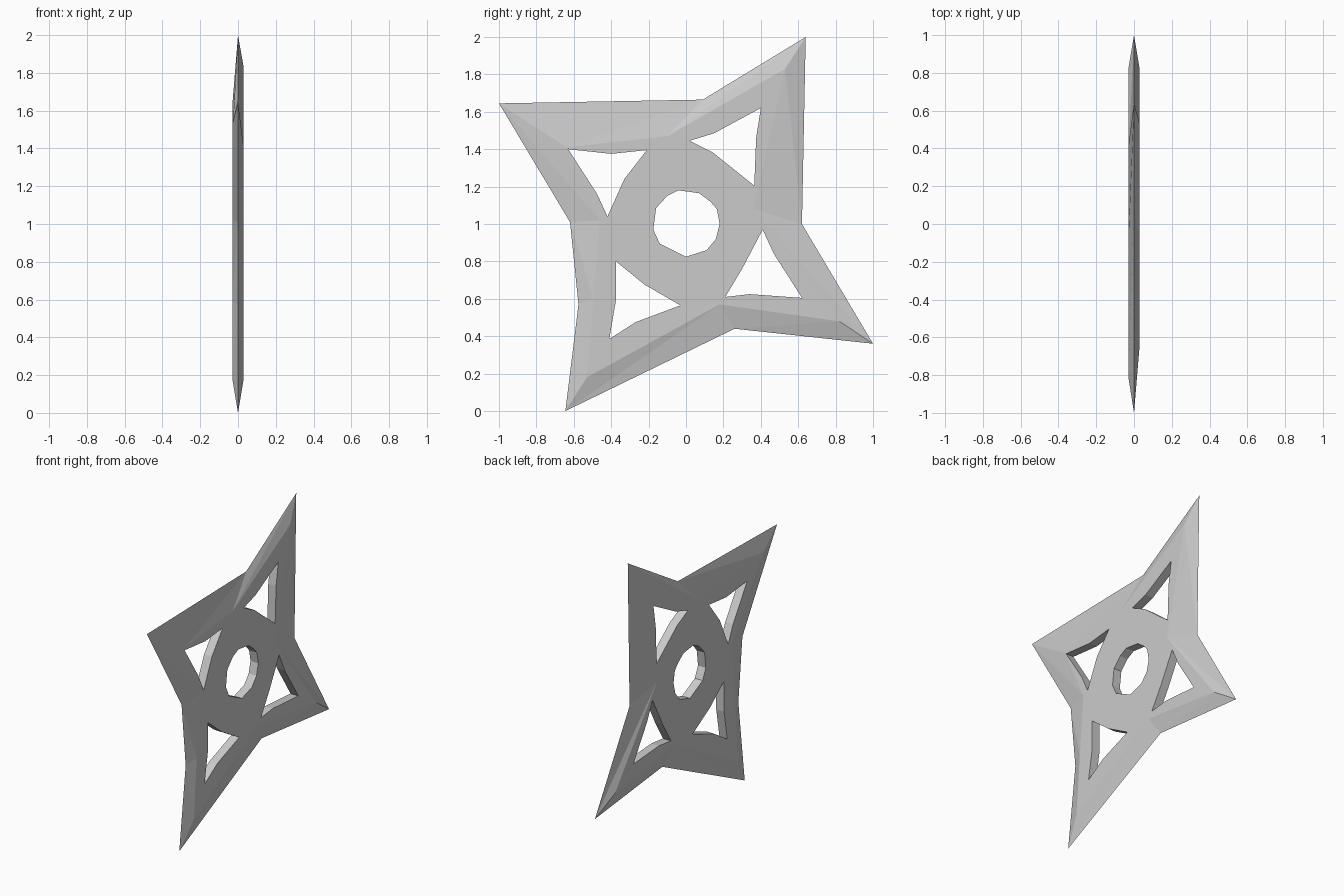
import bpy, bmesh
from mathutils import Vector

if "Cube" in bpy.data.objects:
    bpy.data.objects.remove(bpy.data.objects["Cube"])

T = 0.03  # half thickness of the flat body

# Sharp outer edge in (y, z): tips alternate with notches
edge = [(-1, 1.645), (0.09, 1.665), (0.64, 2.0), (0.62, 1.0), (1.0, 0.36),
        (0.26, 0.44), (-0.645, 0.0), (-0.575, 0.57), (-0.62, 1.01)]

# Border of the flat faces, where the ground bevel starts
flat = [(-0.81, 1.53), (-0.10, 1.47), (0.53, 1.83), (0.36, 1.08), (0.82, 0.48),
        (0.18, 0.57), (-0.53, 0.18), (-0.495, 0.60), (-0.46, 1.02)]
flat_right = [(-0.64, 1.41)] + flat[1:]
flat_left = flat[:2] + [(0.41, 1.63)] + flat[3:]

# Triangular cut-outs and the centre hole
holes = [
    [(-0.63, 1.40), (-0.40, 1.375), (-0.21, 1.395), (-0.33, 1.24), (-0.42, 1.04), (-0.475, 1.16)],
    [(0.02, 1.445), (0.15, 1.485), (0.40, 1.62), (0.375, 1.46), (0.365, 1.205), (0.14, 1.385)],
    [(0.41, 0.97), (0.47, 0.84), (0.62, 0.605), (0.34, 0.625), (0.21, 0.61), (0.30, 0.76)],
    [(-0.375, 0.80), (-0.375, 0.59), (-0.41, 0.385), (-0.27, 0.475), (-0.03, 0.565), (-0.22, 0.675)],
    [(-0.04, 1.18), (0.07, 1.165), (0.13, 1.12), (0.165, 1.08), (0.18, 1.0), (0.16, 0.92),
     (0.11, 0.86), (0, 0.825), (-0.14, 0.895), (-0.175, 0.97), (-0.16, 1.085), (-0.10, 1.15)],
]

bm = bmesh.new()


def ring(points, x):
    return [bm.verts.new((x, y, z)) for y, z in points]


def loop_edges(verts):
    return [bm.edges.new((v, verts[(i + 1) % len(verts)])) for i, v in enumerate(verts)]


def bridge(a, b):
    n = len(a)
    for i in range(n):
        j = (i + 1) % n
        bm.faces.new((a[i], a[j], b[j]))
        bm.faces.new((a[i], b[j], b[i]))


# Flat faces with holes, plus bevels down to the shared sharp edge
rim = ring(edge, 0)
hole_rings = []
for x, border in ((T, flat_right), (-T, flat_left)):
    outer = ring(border, x)
    inner = [ring(h, x) for h in holes]
    edges = [e for loop in [outer] + inner for e in loop_edges(loop)]
    bmesh.ops.triangle_fill(bm, edges=edges, use_beauty=True, use_dissolve=False,
                            normal=Vector((1, 0, 0)))
    bridge(outer, rim)
    hole_rings.append(inner)

# Hole walls
for a, b in zip(*hole_rings):
    bridge(a, b)

bmesh.ops.recalc_face_normals(bm, faces=bm.faces[:])
mesh = bpy.data.meshes.new("throwing_star")
bm.to_mesh(mesh)
bm.free()
star = bpy.data.objects.new("throwing_star", mesh)
bpy.context.collection.objects.link(star)
